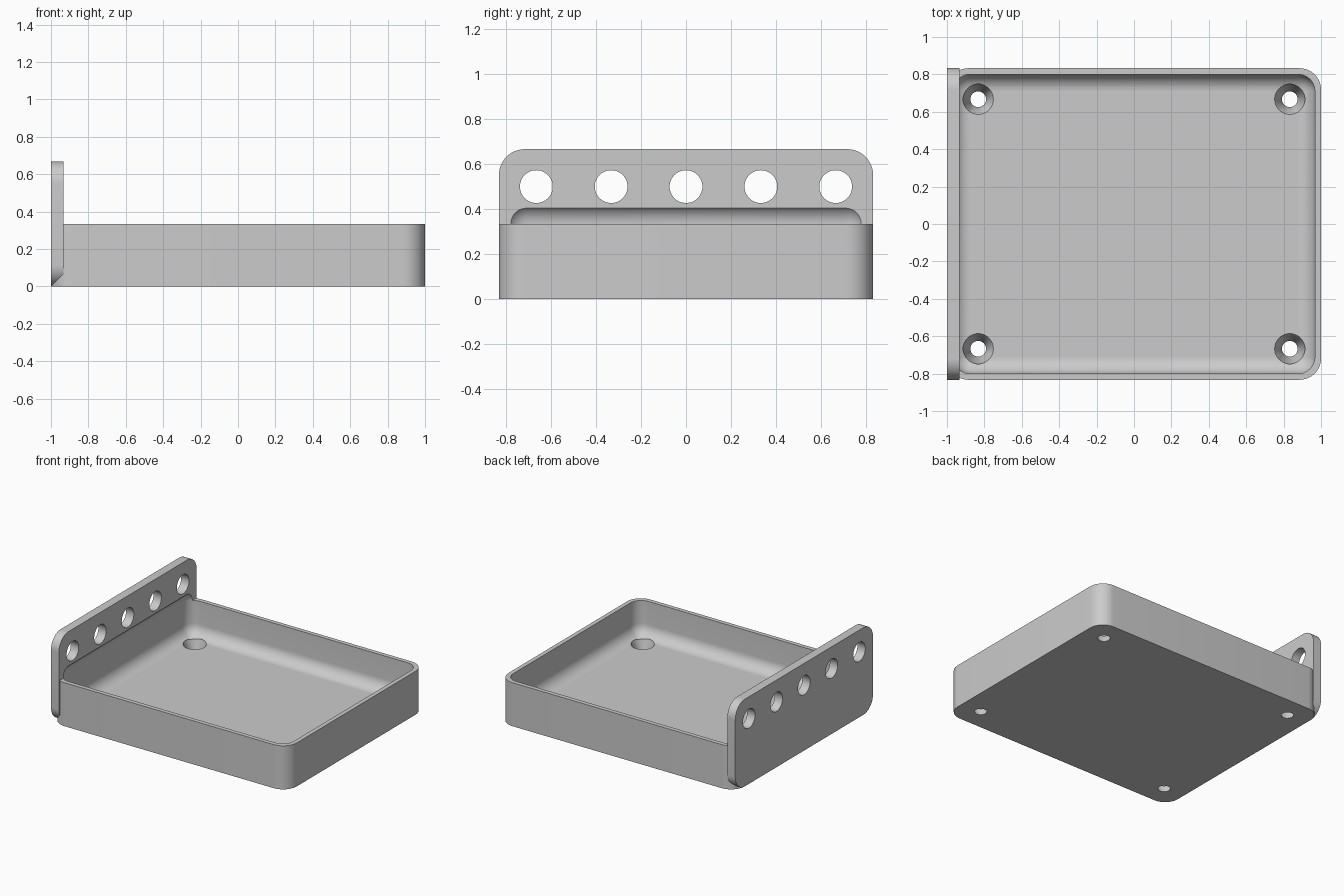
import bpy, bmesh, math
from mathutils import Matrix, Vector

cube = bpy.data.objects.get("Cube")
if cube:
    bpy.data.objects.remove(cube, do_unlink=True)

grey = bpy.data.materials.new("light_grey")
grey.use_nodes = True
colour = (0.6, 0.6, 0.6, 1)
grey.diffuse_color = colour
grey.node_tree.nodes["Principled BSDF"].inputs["Base Color"].default_value = colour

L, W, H = 1.0, 0.833, 0.333      # half length, half width, tray height
WALL = 0.033
FLOOR = 0.067
PLATE = 0.067                    # thickness of the upright plate
PLATE_H = 0.667
R_OUT, R_IN = 0.115, 0.09        # corner radii outside and inside


def finish(name, bm):
    mesh = bpy.data.meshes.new(name)
    bmesh.ops.recalc_face_normals(bm, faces=bm.faces)
    bm.to_mesh(mesh)
    bm.free()
    mesh.materials.append(grey)
    obj = bpy.data.objects.new(name, mesh)
    bpy.context.collection.objects.link(obj)
    return obj


def rounded_box(name, low, high, radius, axis=None, segments=12):
    """Box with edges rounded along one axis, or on all edges."""
    low, high = Vector(low), Vector(high)
    bm = bmesh.new()
    bmesh.ops.create_cube(bm, size=1)
    bmesh.ops.scale(bm, vec=high - low, verts=bm.verts)
    bmesh.ops.translate(bm, vec=(low + high) / 2, verts=bm.verts)
    edges = [e for e in bm.edges if axis is None
             or abs((e.verts[0].co - e.verts[1].co)[axis]) > 1e-4]
    bmesh.ops.bevel(bm, geom=edges, offset=radius, segments=segments,
                    profile=0.5, affect='EDGES')
    return finish(name, bm)


def lathe(name, profile, matrix, sides=48):
    """Closed solid turned from (radius, height) points."""
    bm = bmesh.new()
    rings = [[bm.verts.new((r * math.cos(a), r * math.sin(a), z))
              for a in (math.tau * i / sides for i in range(sides))]
             for r, z in profile]
    for a, b in zip(rings, rings[1:]):
        for i in range(sides):
            j = (i + 1) % sides
            bm.faces.new((a[i], a[j], b[j], b[i]))
    bm.faces.new(rings[0][::-1])
    bm.faces.new(rings[-1])
    bm.transform(matrix)
    return finish(name, bm)


def combine(target, tool, operation):
    mod = target.modifiers.new(operation.lower(), 'BOOLEAN')
    mod.operation = operation
    mod.solver = 'EXACT'
    mod.object = tool
    bpy.context.view_layer.objects.active = target
    bpy.ops.object.modifier_apply(modifier=mod.name)
    bpy.data.objects.remove(tool, do_unlink=True)


# Tray block with upright end plate
tray = rounded_box("tray_with_end_plate", (-L, -W, 0), (L, W, H), R_OUT, axis=2)
plate = rounded_box("end_plate", (-L, -W, 0), (-L + PLATE, W, PLATE_H), R_OUT, axis=0)
combine(tray, plate, 'UNION')

# Hollow with rounded edges, reaching a little into the plate
hollow = rounded_box("hollow_cutter", (-L + WALL, -W + WALL, FLOOR),
                     (L - WALL, W - WALL, H + R_IN + 0.001), R_IN)
combine(tray, hollow, 'DIFFERENCE')

# Countersunk screw holes in the floor
screw_profile = [(0.042, -0.05), (0.042, 0.002), (0.081, FLOOR), (0.081, 0.2)]
for x in (-0.833, 0.833):
    for y in (-0.667, 0.667):
        hole = lathe("screw_cutter", screw_profile, Matrix.Translation((x, y, 0)))
        combine(tray, hole, 'DIFFERENCE')

# Row of round holes through the plate
for i in range(-2, 3):
    place = Matrix.Translation((-L, i / 3, 0.5)) @ Matrix.Rotation(math.pi / 2, 4, 'Y')
    hole = lathe("plate_hole_cutter", [(0.073, -0.1), (0.073, 0.2)], place)
    combine(tray, hole, 'DIFFERENCE')

# Smooth curves, sharp edges
bpy.ops.object.select_all(action='DESELECT')
tray.select_set(True)
bpy.context.view_layer.objects.active = tray
bpy.ops.object.shade_smooth_by_angle(angle=math.radians(32))
